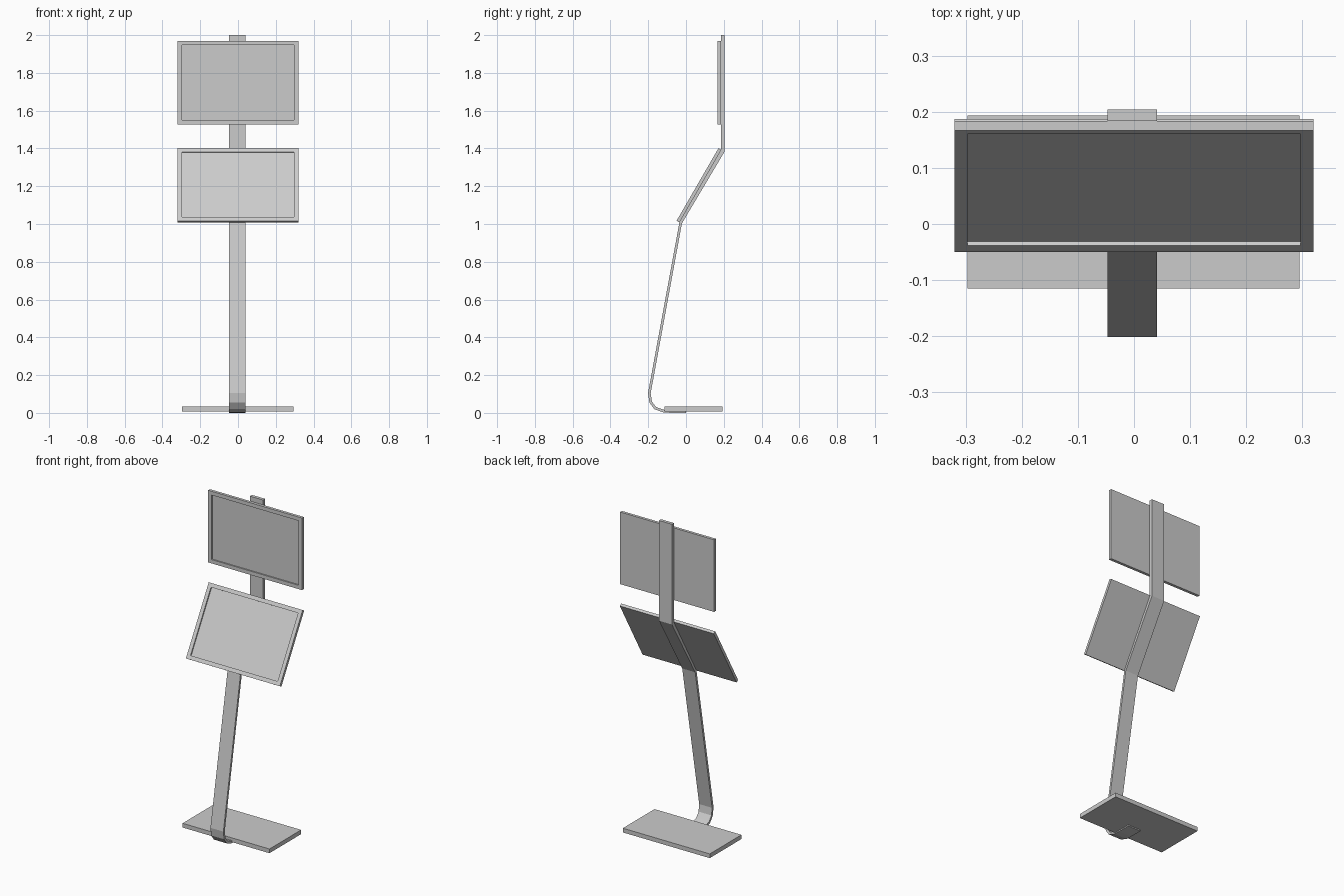
import bpy, bmesh, math
from mathutils import Vector, Matrix

if "Cube" in bpy.data.objects:
    bpy.data.objects.remove(bpy.data.objects["Cube"])


def finish(name, bm):
    bmesh.ops.recalc_face_normals(bm, faces=bm.faces)
    mesh = bpy.data.meshes.new(name)
    bm.to_mesh(mesh)
    bm.free()
    obj = bpy.data.objects.new(name, mesh)
    bpy.context.collection.objects.link(obj)
    return obj


def box(size, centre=(0, 0, 0)):
    bm = bmesh.new()
    bmesh.ops.create_cube(bm, size=1)
    bmesh.ops.scale(bm, vec=size, verts=bm.verts)
    bmesh.ops.translate(bm, vec=centre, verts=bm.verts)
    return bm


def offset_path(path, t):
    """Mitred parallel of a polyline, shifted to its left by t."""
    pts = [Vector(p) for p in path]
    normals = []
    for a, b in zip(pts, pts[1:]):
        d = (b - a).normalized()
        normals.append(Vector((-d.y, d.x)))
    out = []
    for i, p in enumerate(pts):
        n0, n1 = normals[max(i - 1, 0)], normals[min(i, len(normals) - 1)]
        m = (n0 + n1).normalized()
        out.append(p + m * (t / m.dot(n0)))
    return out


def framed_panel(name, loc, tilt):
    """Panel with a recessed screen; loc is the lower edge of its front face."""
    w, t, h = 0.64, 0.0175, 0.444
    bm = box((w, t, h), (0, t / 2, h / 2))
    bm.normal_update()
    front = min(bm.faces, key=lambda f: f.calc_center_median().y)
    bmesh.ops.inset_region(bm, faces=[front], thickness=0.033)
    # step the screen straight back, leaving a sharp lip
    ext = bmesh.ops.extrude_discrete_faces(bm, faces=[front])
    bmesh.ops.translate(bm, vec=(0, 0.008, 0), verts=ext["faces"][0].verts)
    obj = finish(name, bm)
    obj.matrix_world = Matrix.Translation(loc) @ Matrix.Rotation(-tilt, 4, 'X')
    return obj


# Bent strip post: front outline (y, z) from the top down and under the base
front_line = [(0.184, 2.0), (0.184, 1.388), (-0.035, 1.008), (-0.201, 0.105),
              (-0.194, 0.055), (-0.168, 0.02), (-0.122, 0.003), (-0.08, 0.0), (0.0, 0.0)]
upper = offset_path(front_line, 0.02)
lower = offset_path(front_line, 0.014)
back_line = upper[:2] + lower[2:]
bm = bmesh.new()
rows = []
for x in (-0.047, 0.041):
    rows.append(([bm.verts.new((x, *p)) for p in front_line],
                 [bm.verts.new((x, *p)) for p in back_line]))
(fl, bl), (fr, br) = rows
for i in range(len(front_line) - 1):
    for a, b in ((fl, fr), (bl, br), (fl, bl), (fr, br)):
        bm.faces.new((a[i], a[i + 1], b[i + 1], b[i]))
for i in (0, -1):
    bm.faces.new((fl[i], fr[i], br[i], bl[i]))
finish("bent_post", bm)

# Flat base plate
finish("base_plate", box((0.592, 0.308, 0.026), (-0.001, 0.039, 0.020)))

# Upright and tilted display panels
framed_panel("upper_panel", (0, 0.1665, 1.526), 0)
framed_panel("lower_panel", (0, -0.050, 1.017), math.radians(30))
